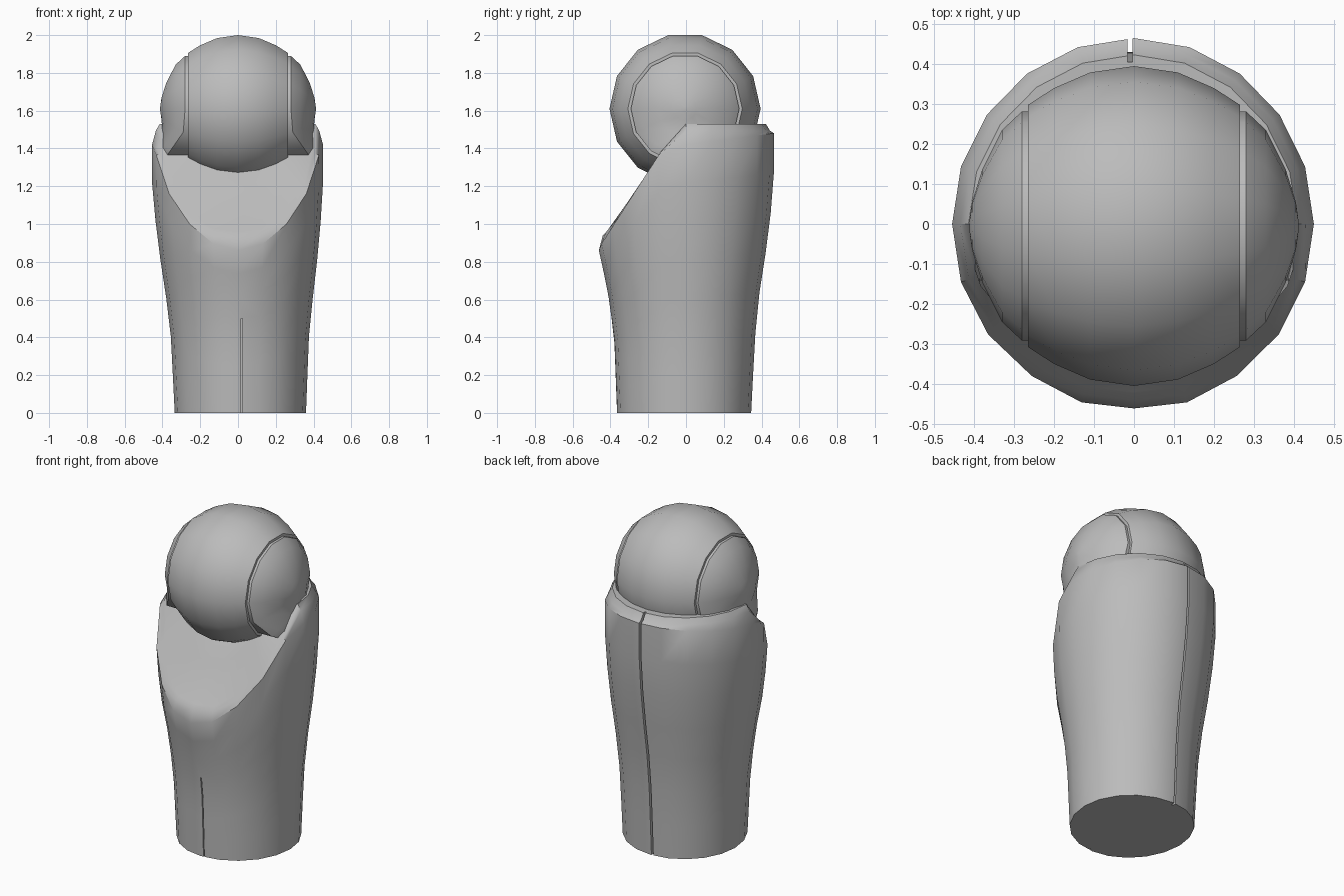
import bpy, bmesh
from math import sin, cos, pi, radians

cube = bpy.data.objects.get("Cube")
if cube:
    bpy.data.objects.remove(cube)

grey = bpy.data.materials.new("plain grey")
grey.use_nodes = True
tone = (0.5, 0.5, 0.5, 1)
grey.diffuse_color = tone
grey.node_tree.nodes["Principled BSDF"].inputs["Base Color"].default_value = tone


def make_object(name, bm):
    bmesh.ops.remove_doubles(bm, verts=bm.verts, dist=0.0005)
    bmesh.ops.recalc_face_normals(bm, faces=bm.faces)
    mesh = bpy.data.meshes.new(name)
    bm.to_mesh(mesh)
    bm.free()
    mesh.materials.append(grey)
    obj = bpy.data.objects.new(name, mesh)
    bpy.context.collection.objects.link(obj)
    return obj


def activate(obj):
    bpy.ops.object.select_all(action='DESELECT')
    obj.select_set(True)
    bpy.context.view_layer.objects.active = obj


def smooth(obj, angle):
    activate(obj)
    bpy.ops.object.shade_smooth_by_angle(angle=radians(angle))


def loft(name, rings):
    """Closed skin through a list of equal-length point rings."""
    bm = bmesh.new()
    loops = [[bm.verts.new(p) for p in ring] for ring in rings]
    for a, b in zip(loops, loops[1:]):
        n = len(a)
        for i in range(n):
            j = (i + 1) % n
            bm.faces.new((a[i], a[j], b[j], b[i]))
    bm.faces.new(loops[0])
    bm.faces.new(loops[-1])
    return make_object(name, bm)


# Sleeve: height, then reach to right, left, front and back
REACH = [(0.0, 0.335, 0.36, 0.365, 0.345),
         (0.4, 0.355, 0.375, 0.38, 0.365),
         (0.65, 0.385, 0.40, 0.415, 0.39),
         (0.9, 0.425, 0.43, 0.47, 0.43),
         (1.2, 0.455, 0.45, 0.47, 0.465),
         (1.6, 0.455, 0.45, 0.47, 0.465)]
SIDES = 20


def wall(angle, z):
    for low, high in zip(REACH, REACH[1:]):
        if z <= high[0]:
            break
    t = (z - low[0]) / (high[0] - low[0])
    right, left, front, back = [a + (b - a) * t for a, b in zip(low[1:], high[1:])]
    c, s = cos(angle), sin(angle)
    return c * (left if c > 0 else right), s * (back if s > 0 else front)


def slope(y):
    return 1.0 + 1.55 * (y + 0.38)


angles = [2 * pi * i / SIDES for i in range(SIDES)]
rim = []
for a in angles:
    y = wall(a, 1.3)[1]
    rim.append(min(slope(y), 1.42 + 0.13 * y))
rings = []
LEVELS = 7
for k in range(LEVELS + 1):
    rings.append([(*wall(a, top * k / LEVELS), top * k / LEVELS)
                  for a, top in zip(angles, rim)])
# Rounded lip, shoulder and slanted opening under the ball
for scale, limit in ((0.955, 1.495), (0.91, 1.53), (0.6, 1.53), (0.3, 1.53)):
    ring = []
    for x, y, z in rings[LEVELS]:
        x, y = x * scale, y * scale
        lip = max(slope(y), 0.93 + (y + 0.45))
        ring.append((x, y, min(lip, limit)))
    rings.append(ring)
sleeve = loft("sleeve", rings)


# Fine vertical seams in the sleeve
def cut_seam(outline, x, width):
    cutter = loft("seam_cutter", [[(x + side * width / 2, y, z) for y, z in outline]
                                  for side in (-1, 1)])
    cutter.hide_render = True
    activate(sleeve)
    mod = sleeve.modifiers.new("seam", 'BOOLEAN')
    mod.operation = 'DIFFERENCE'
    mod.solver = 'EXACT'
    mod.object = cutter
    bpy.ops.object.modifier_apply(modifier=mod.name)
    bpy.data.objects.remove(cutter)


cut_seam([(0.6, -0.1), (0.32, -0.1), (0.32, 0.0), (0.34, 0.4), (0.4, 0.9),
          (0.43, 1.2), (0.40, 1.6), (0.6, 1.6)], -0.01, 0.012)
cut_seam([(-0.6, -0.1), (-0.35, -0.1), (-0.355, 0.2), (-0.372, 0.5), (-0.6, 0.5)],
         0.02, 0.006)
smooth(sleeve, 35)

# Ball and side cheeks: turned around the x axis
CENTRE_Y, CENTRE_Z = -0.005, 1.61


def turned(profile, flare=False):
    rings = []
    for x, r in profile:
        ring = []
        for i in range(14):
            a = 2 * pi * i / 14
            y, z = CENTRE_Y + r * cos(a), CENTRE_Z + r * sin(a)
            # the cheek foot widens into the sleeve's shoulder
            extra = max(0, 1.5 - z) * 0.7 if flare and abs(x) > 0.27 else 0
            ring.append((x + (extra if x > 0 else -extra), y, z))
        rings.append(ring)
    return rings


half = [(0.11, 0.384), (0.2, 0.345), (0.265, 0.303)]
ball = loft("ball", turned([(-x, r) for x, r in reversed(half)] + [(0, 0.4)] + half))
smooth(ball, 35)

cheek = [(0.25, 0.287), (0.28, 0.287), (0.33, 0.24), (0.38, 0.14), (0.405, 0.06), (0.412, 0.01)]
for name, side in (("left_cheek", 1), ("right_cheek", -1)):
    part = loft(name, turned([(side * x, r) for x, r in cheek], flare=True))
    smooth(part, 40)
